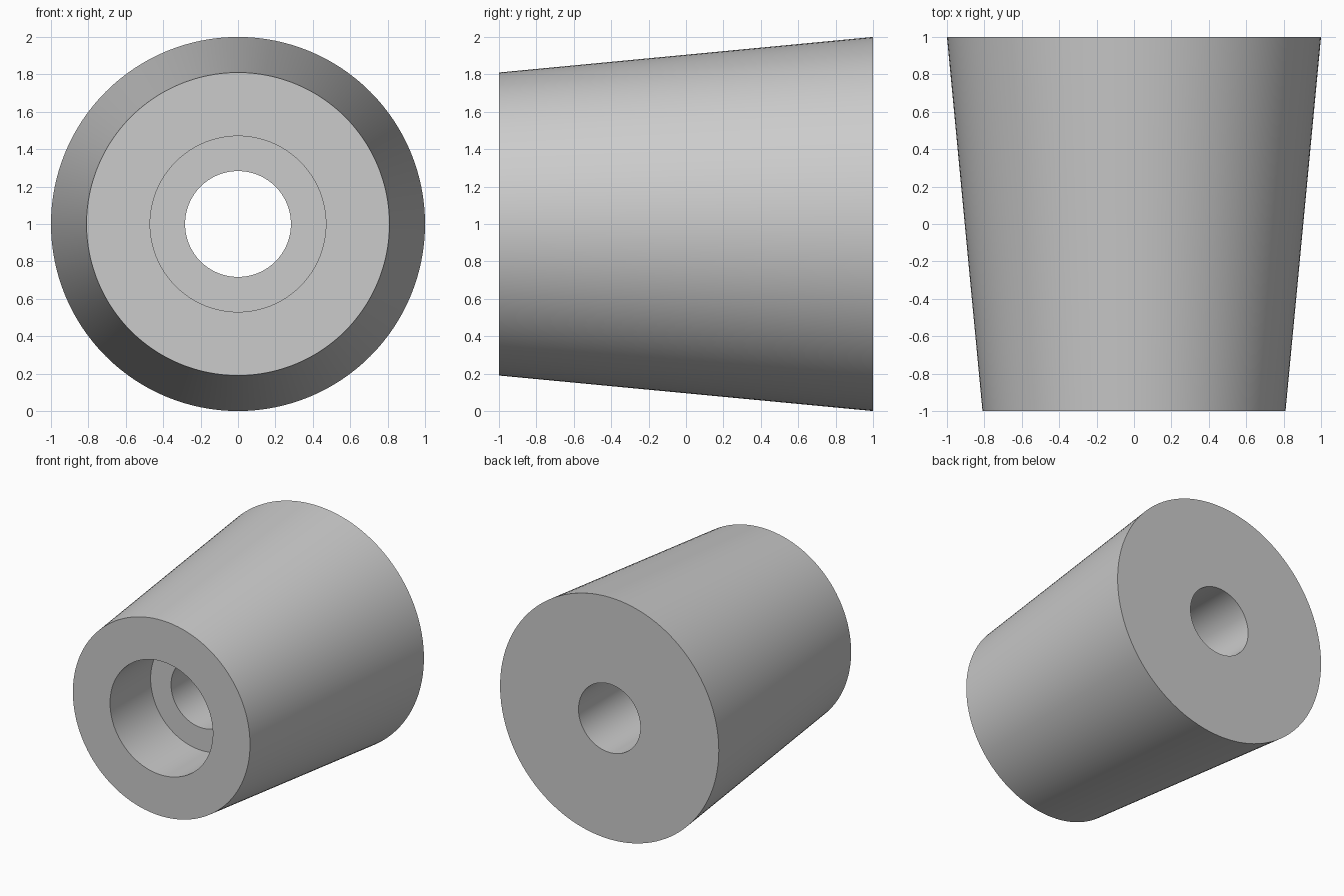
import bpy
import bmesh
from math import cos, sin, tau, radians

cube = bpy.data.objects.get("Cube")
if cube:
    bpy.data.objects.remove(cube, do_unlink=True)

SEGMENTS = 128

# Plain grey material
grey = bpy.data.materials.new("light_grey")
grey.use_nodes = True
colour = (0.6, 0.6, 0.6, 1)
grey.diffuse_color = colour
grey.node_tree.nodes["Principled BSDF"].inputs["Base Color"].default_value = colour

# Closed profile (radius, y): tapered wall, counterbore and through hole
profile = [(0.81, -1), (1, 1), (0.283, 1), (0.283, -0.47), (0.47, -0.47), (0.47, -1)]


def lathe(name, points, material):
    """Revolve a closed profile about a horizontal axis along y."""
    bm = bmesh.new()
    rings = []
    for radius, y in points:
        angles = [tau * i / SEGMENTS for i in range(SEGMENTS)]
        rings.append([bm.verts.new((radius * cos(a), y, 1 + radius * sin(a)))
                      for a in angles])
    for k, ring in enumerate(rings):
        after = rings[(k + 1) % len(rings)]
        for i in range(SEGMENTS):
            j = (i + 1) % SEGMENTS
            bm.faces.new((ring[i], ring[j], after[j], after[i]))
    bmesh.ops.recalc_face_normals(bm, faces=bm.faces)
    mesh = bpy.data.meshes.new(name)
    bm.to_mesh(mesh)
    bm.free()
    mesh.materials.append(material)
    obj = bpy.data.objects.new(name, mesh)
    bpy.context.collection.objects.link(obj)
    return obj


# Tapered bushing with smooth walls and sharp rims
bushing = lathe("tapered_bushing", profile, grey)
bpy.ops.object.select_all(action='DESELECT')
bushing.select_set(True)
bpy.context.view_layer.objects.active = bushing
bpy.ops.object.shade_smooth_by_angle(angle=radians(30))
